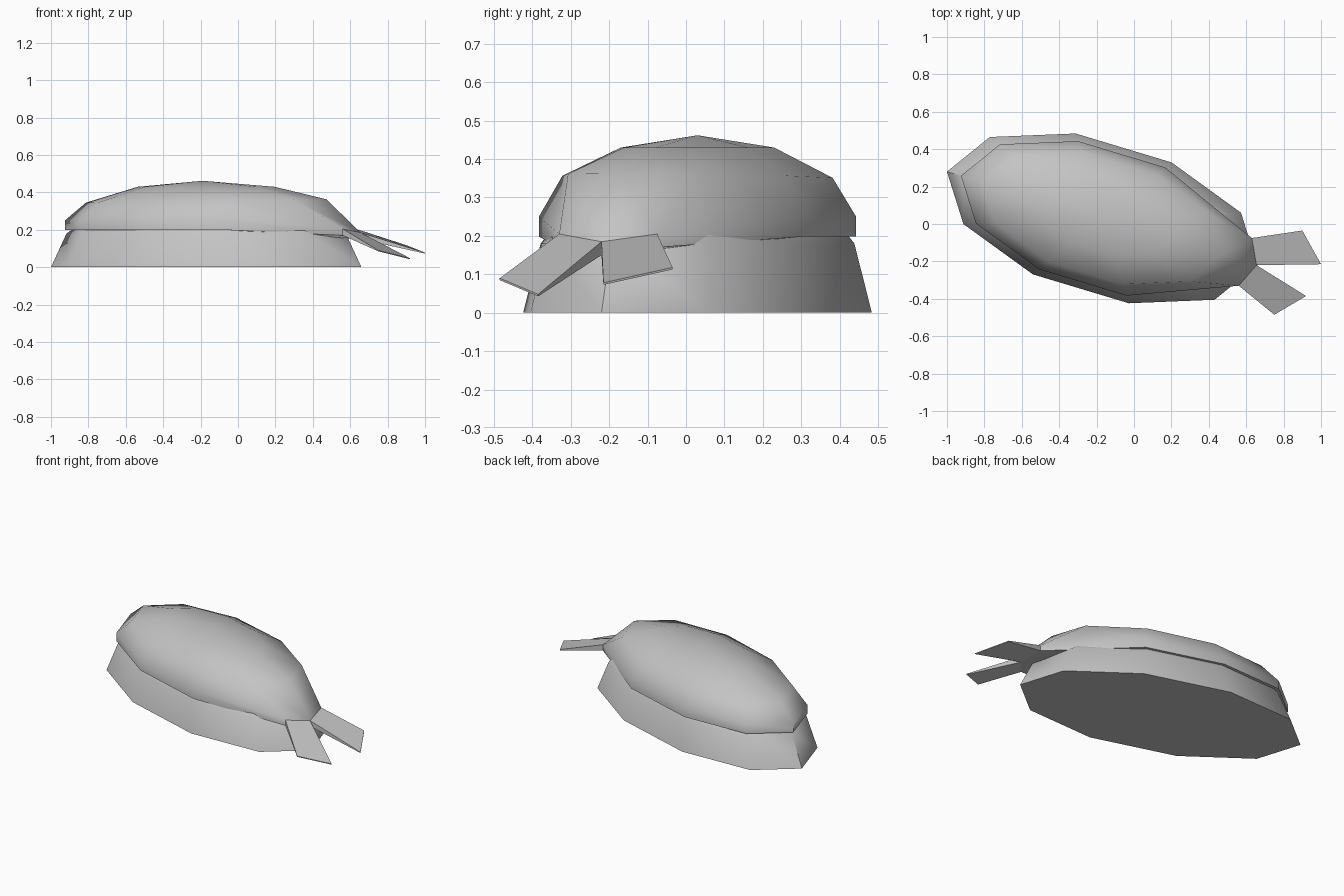
import bpy, math
from mathutils import Vector

if "Cube" in bpy.data.objects:
    bpy.data.objects.remove(bpy.data.objects["Cube"])

SIDES = 10
CENTRE = Vector((-0.17, 0.03, 0))
LONG = Vector((-0.83, 0.25, 0))     # half axes of the turned oval
SHORT = Vector((0.12, 0.396, 0))

mat = bpy.data.materials.new("light grey")
mat.diffuse_color = (0.55, 0.55, 0.55, 1)
mat.use_nodes = True
mat.node_tree.nodes["Principled BSDF"].inputs["Base Color"].default_value = mat.diffuse_color


def ring(scale, z, tilt=0.0):
    pts = []
    for k in range(SIDES):
        a = 2 * math.pi * k / SIDES
        p = CENTRE + scale * (LONG * math.cos(a) + SHORT * math.sin(a))
        p.z = z - tilt * math.cos(a)
        pts.append(p)
    return pts


def make(name, verts, faces, angle):
    me = bpy.data.meshes.new(name)
    me.from_pydata([tuple(v) for v in verts], [], faces)
    me.materials.append(mat)
    ob = bpy.data.objects.new(name, me)
    bpy.context.collection.objects.link(ob)
    bpy.ops.object.select_all(action='DESELECT')
    ob.select_set(True)
    bpy.context.view_layer.objects.active = ob
    bpy.ops.object.mode_set(mode='EDIT')
    bpy.ops.mesh.select_all(action='SELECT')
    bpy.ops.mesh.normals_make_consistent(inside=False)
    bpy.ops.object.mode_set(mode='OBJECT')
    if angle:
        bpy.ops.object.shade_smooth_by_angle(angle=math.radians(angle))
    return ob


def loft(name, rings, top, angle):
    """Stack rings from bottom to top and close with a pole point."""
    n = SIDES
    verts = [p for r in rings for p in r] + [top]
    faces = [tuple(range(n))]
    for i in range(len(rings) - 1):
        for k in range(n):
            j = (k + 1) % n
            faces.append((i * n + k, i * n + j, (i + 1) * n + j, (i + 1) * n + k))
    last = (len(rings) - 1) * n
    for k in range(n):
        faces.append((last + k, last + (k + 1) % n, len(verts) - 1))
    return make(name, verts, faces, angle)


# rice block: flared base closing in under the topping
loft("rice_base", [ring(1, 0), ring(0.9, 0.18), ring(0.84, 0.215), ring(0.6, 0.3)],
     CENTRE + Vector((0, 0, 0.33)), 60)

# topping: domed slab drawn out to a flat neck at the tail end
neck = {4: Vector((0.63, -0.075, 0.205)),
        5: Vector((0.655, -0.22, 0.185)),
        6: Vector((0.56, -0.33, 0.205))}
drop = Vector((0, 0, -0.035))
bottom, rim = ring(0.91, 0.198), ring(0.91, 0.25)
for k, p in neck.items():
    rim[k] = p
    bottom[k] = p + drop
loft("topping", [bottom, rim, ring(0.775, 0.354, 0.009), ring(0.44, 0.43)],
     CENTRE + Vector((-0.02, 0.0, 0.462)), 60)


# tail: two thin lobes fanning from the neck
def lobe(name, a, b, c, d):
    tops = [a, b, c, d]
    lows = [a + drop, b + drop * 0.15, c + drop * 0.15, d + drop]
    faces = [(0, 1, 2, 3), (7, 6, 5, 4)]
    faces += [(i, (i + 1) % 4, (i + 1) % 4 + 4, i + 4) for i in range(4)]
    make(name, tops + lows, faces, 0)


lobe("tail_lobe_back", neck[4], Vector((0.90, -0.035, 0.118)),
     Vector((1.0, -0.215, 0.078)), neck[5])
lobe("tail_lobe_front", neck[5], Vector((0.92, -0.385, 0.048)),
     Vector((0.75, -0.485, 0.09)), neck[6])
